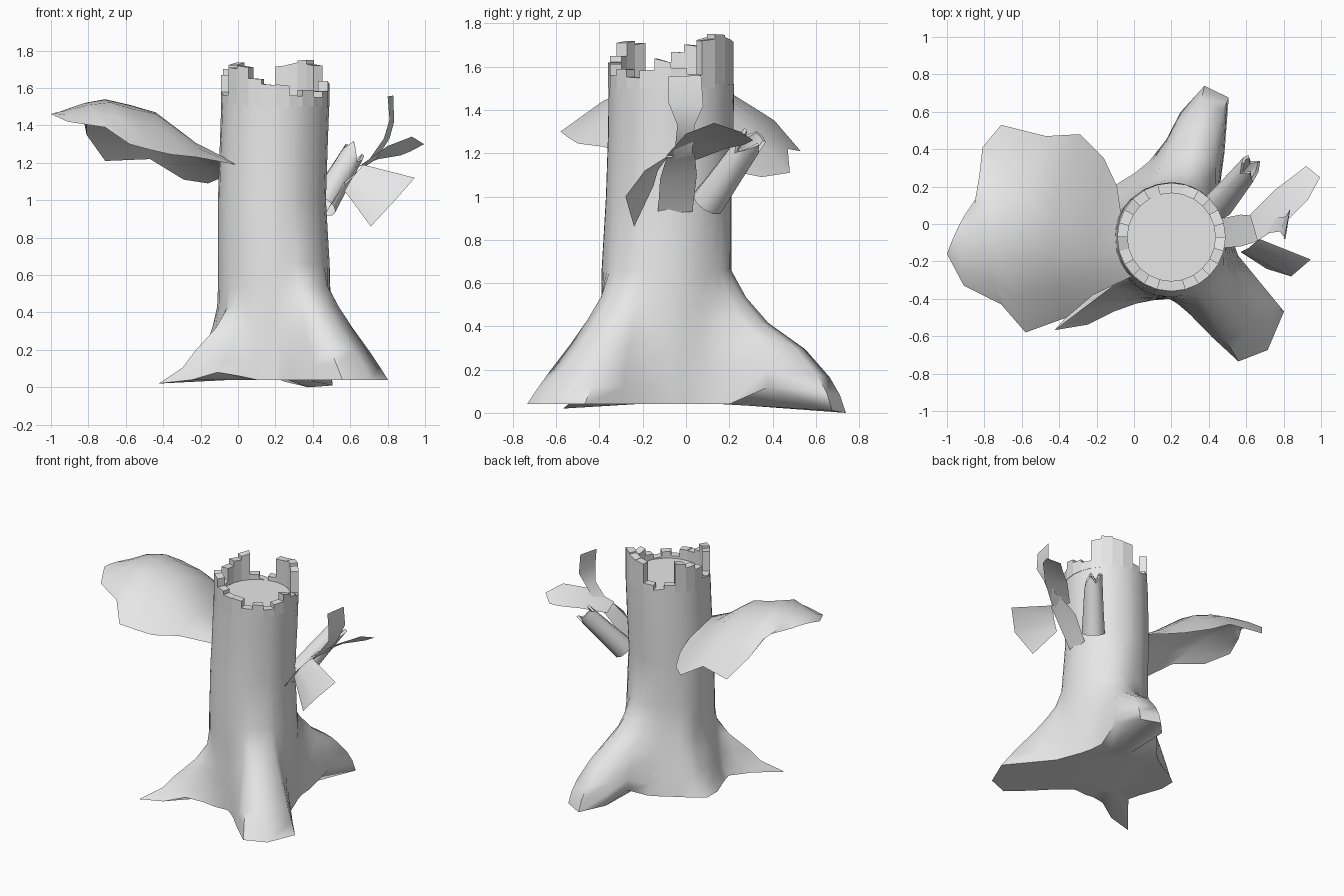
import bpy, bmesh, math, random
from mathutils import Vector

random.seed(4)
if "Cube" in bpy.data.objects:
    bpy.data.objects.remove(bpy.data.objects["Cube"])

grey = bpy.data.materials.new("plain_grey")
grey.use_nodes = True
COLOUR = (0.8, 0.8, 0.8, 1)
grey.diffuse_color = COLOUR
grey.node_tree.nodes["Principled BSDF"].inputs["Base Color"].default_value = COLOUR


def finish(name, bm, smooth=None, fix_normals=True):
    """Turn a bmesh into a named, coloured object."""
    if fix_normals:
        bmesh.ops.recalc_face_normals(bm, faces=bm.faces)
    mesh = bpy.data.meshes.new(name)
    bm.to_mesh(mesh)
    bm.free()
    mesh.materials.append(grey)
    obj = bpy.data.objects.new(name, mesh)
    bpy.context.collection.objects.link(obj)
    if smooth:
        bpy.ops.object.select_all(action='DESELECT')
        obj.select_set(True)
        bpy.context.view_layer.objects.active = obj
        bpy.ops.object.shade_smooth_by_angle(angle=math.radians(smooth))
    return obj


def skin(bm, rows, closed=False):
    """Join rows of points with quads and return the vertex rows."""
    grid = [[bm.verts.new(p) for p in row] for row in rows]
    for low, high in zip(grid, grid[1:]):
        count = len(low)
        for i in range(count if closed else count - 1):
            j = (i + 1) % count
            bm.faces.new((low[i], low[j], high[j], high[i]))
    return grid


def sheet(name, rows, smooth=50):
    bm = bmesh.new()
    skin(bm, rows)
    return finish(name, bm, smooth, fix_normals=False)


def polar(angle, radius, z, centre=(0.2, -0.07)):
    a = math.radians(angle)
    return Vector((centre[0] + radius * math.cos(a),
                   centre[1] + radius * math.sin(a), z))


# Trunk with flaring roots: foot outline as angle, radius
FOOT = [(0, .33), (15, .31), (30, .32), (45, .38), (57, .54), (67, .81), (77, .83),
        (85, .67), (92, .52), (105, .42), (118, .39), (135, .4), (147, .44),
        (158, .48), (172, .45), (195, .4), (208, .41), (215, .57), (219, .79),
        (227, .64), (233, .5), (243, .4), (255, .35), (270, .33), (277, .36),
        (285, .43), (293, .58), (299, .76), (311, .8), (327, .73), (334, .53),
        (345, .38)]
LIFTED = {57: .12, 67: .01, 77: 0, 85: .03, 92: .11, 105: .05,
          219: .02, 227: .04, 233: .08, 243: .06}
LEVELS = (.04, .12, .2, .32, .43, .54, .66)
FRONT_ROOT = (1, .86, .71, .47, .27, .1, 0)
BACK_ROOT = (1, .95, .86, .65, .33, .14, 0)
SIDE_ROOT = (1, .66, .5, .2, .03, 0, 0)


def root_profile(angle):
    if 40 < angle < 100:
        return BACK_ROOT
    return SIDE_ROOT if 150 < angle < 250 else FRONT_ROOT


# Flat underside first, then the rings going up
rows = [[polar(angle, .29, .04) for angle, _ in FOOT]]
for k, level in enumerate(LEVELS):
    row = []
    for angle, foot in FOOT:
        spread = root_profile(angle)[k]
        z = level + (LIFTED.get(angle, .04) - .04) * spread
        row.append(polar(angle, .3 + (foot - .3) * spread, z, (.19, -.09 + .02 * spread)))
    rows.append(row)
for z, centre in ((1, (.18, -.08)), (1.3, (.19, -.07)), (1.52, (.198, -.068))):
    rows.append([polar(angle, .29, z, centre) for angle, _ in FOOT])
bm = bmesh.new()
grid = skin(bm, rows, closed=True)
bm.faces.new(grid[0])
finish("trunk", bm, 60)

# Sunken floor inside the broken top
bm = bmesh.new()
bm.faces.new([bm.verts.new(polar(a, .25, 1.54)) for a in range(0, 360, 15)])
finish("trunk_floor", bm)

# Broken rim: one wall block per sector
HEIGHTS = (1.6, 1.57, 1.73, 1.74, 1.73, 1.72, 1.58, 1.54, 1.57, 1.73, 1.7, 1.66,
           1.57, 1.56, 1.71, 1.72, 1.64, 1.62, 1.61, 1.55, 1.59, 1.55, 1.59, 1.63)
bm = bmesh.new()
STEP = 360 / len(HEIGHTS)
for i, height in enumerate(HEIGHTS):
    ends = []
    for angle in (i * STEP, (i + 1) * STEP):
        top = height + random.uniform(-.012, .012)
        ends.append([polar(angle, r, z) for r, z in
                     ((.29, 1.5), (.29, top), (.235, top), (.235, 1.5))])
    pair = skin(bm, ends, closed=True)
    for loop in pair:
        bm.faces.new(loop)
finish("broken_rim", bm, 25)

# Large arched shelf on the side: edge, ridge, edge per row
SHELF = [((-.01, -.28, 1.19), (-.05, -.07, 1.2), (-.09, .2, 1.12)),
         ((-.22, -.38, 1.23), (-.22, -.05, 1.3), (-.16, .35, 1.09)),
         ((-.36, -.5, 1.245), (-.44, -.02, 1.47), (-.29, .48, 1.11)),
         ((-.47, -.54, 1.27), (-.58, -.01, 1.51), (-.47, .47, 1.22)),
         ((-.58, -.58, 1.3), (-.71, 0, 1.54), (-.71, .53, 1.21)),
         ((-.71, -.43, 1.39), (-.82, -.03, 1.52), (-.81, .41, 1.35)),
         ((-.91, -.33, 1.42), (-.91, -.08, 1.49), (-.81, .19, 1.44)),
         ((-1, -.16, 1.46), (-.96, -.06, 1.47), (-.91, .04, 1.46))]


def arch(a, b, c, t):
    a, b, c = Vector(a), Vector(b), Vector(c)
    return (a * (1 - t) * (1 - 2 * t) + b * 4 * t * (1 - t) + c * t * (2 * t - 1))


sheet("side_shelf", [[arch(*row, i / 6) for i in range(7)] for row in SHELF])

# Hollow branch stub with a splintered end
start, end = Vector((.45, .1, .97)), Vector((.61, .29, 1.24))
axis = (end - start).normalized()
side = axis.cross(Vector((0, 0, 1))).normalized()
up = side.cross(axis)
SIDES = 10
jagged = [random.choice((-.05, .0, .05)) for _ in range(SIDES)]


def ring(t, radius, jag):
    points = []
    for i in range(SIDES):
        a = math.tau * i / SIDES
        points.append(start.lerp(end, t) + axis * jagged[i] * jag
                      + (side * math.cos(a) + up * math.sin(a)) * radius)
    return points


bm = bmesh.new()
tube = skin(bm, [ring(0, .08, 0), ring(.5, .07, 0), ring(1, .062, 1),
                 ring(1, .045, 1), ring(.8, .04, 0)], closed=True)
bm.faces.new(tube[-1])
finish("branch_stub", bm, 40)

# Leafy sprig: stem and three leaves
sheet("sprig_stem", [[(.46, -.13, .92), (.47, .03, .93)],
                     [(.57, -.12, 1.08), (.57, .05, 1.1)],
                     [(.67, -.09, 1.18), (.7, .04, 1.2)]])
sheet("low_leaf", [[(.57, -.15, 1.05), (.71, -.24, .86)],
                   [(.61, -.13, 1.12), (.84, -.28, 1)],
                   [(.67, -.08, 1.19), (.945, -.19, 1.12)]])
sheet("upright_leaf", [[(.65, -.07, 1.16), (.67, .03, 1.18)],
                       [(.71, -.05, 1.23), (.74, .03, 1.22)],
                       [(.78, -.04, 1.33), (.81, .04, 1.33)],
                       [(.81, -.08, 1.43), (.835, .08, 1.42)],
                       [(.8, -.08, 1.555), (.83, .07, 1.56)]])
sheet("back_leaf", [[(.66, -.09, 1.19), (.62, .05, 1.17)],
                    [(.8, 0, 1.29), (.75, .18, 1.22)],
                    [(.93, .13, 1.34), (.87, .27, 1.24)],
                    [(.995, .25, 1.3), (.92, .31, 1.26)]])
